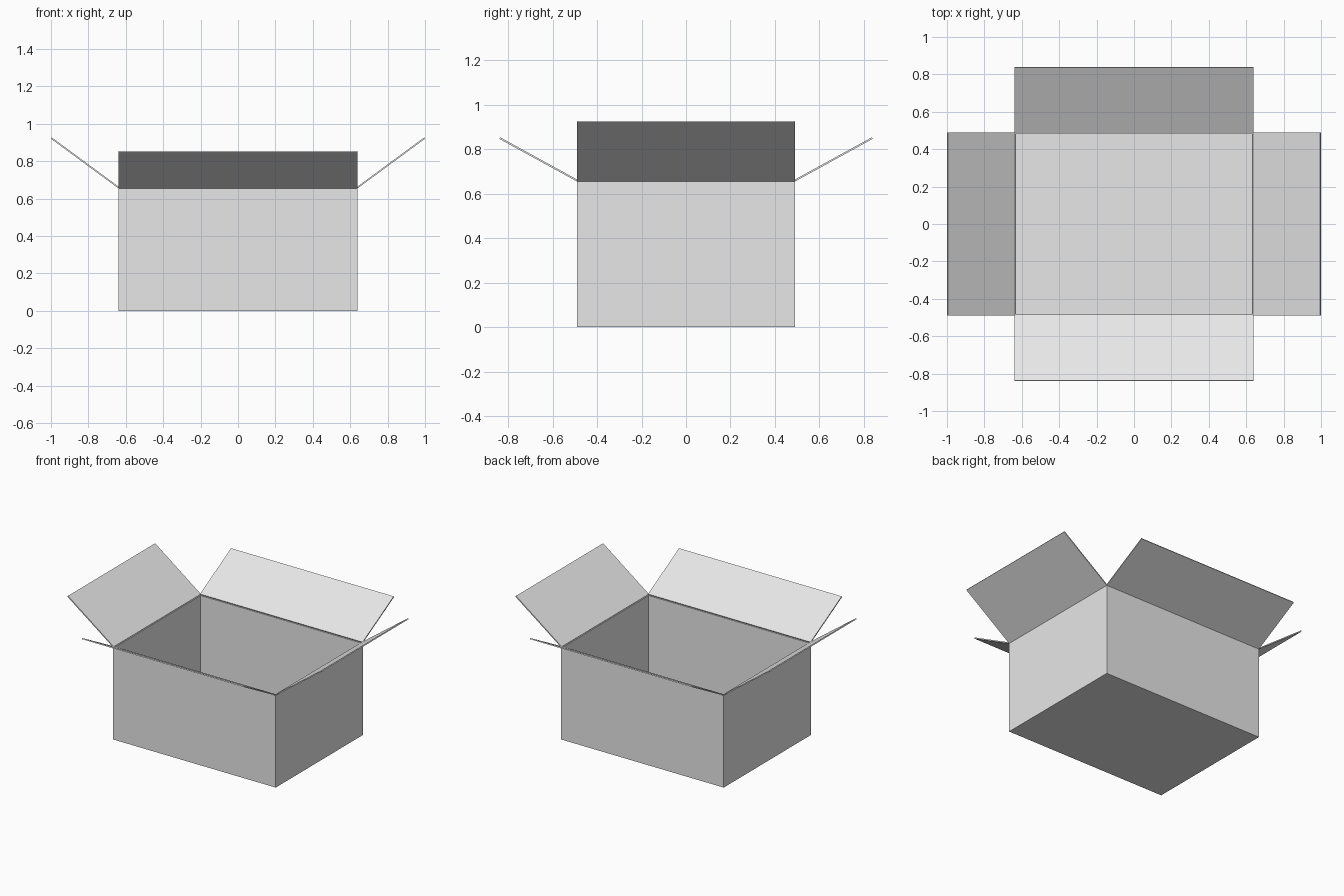
import bpy
import bmesh

cube = bpy.data.objects.get("Cube")
if cube:
    bpy.data.objects.remove(cube, do_unlink=True)

HALF_X, HALF_Y, HEIGHT = 0.64, 0.49, 0.655
THICKNESS = 0.008

# Plain grey card
card = bpy.data.materials.new("grey_card")
card.use_nodes = True
card.diffuse_color = (0.8, 0.8, 0.8, 1)
card.node_tree.nodes["Principled BSDF"].inputs["Base Color"].default_value = card.diffuse_color


def add_sheet(name, bm):
    """Turn a bmesh of outer faces into a card sheet thickened inward."""
    mesh = bpy.data.meshes.new(name)
    bm.to_mesh(mesh)
    bm.free()
    mesh.materials.append(card)
    obj = bpy.data.objects.new(name, mesh)
    bpy.context.collection.objects.link(obj)
    solid = obj.modifiers.new("card_thickness", 'SOLIDIFY')
    solid.thickness = THICKNESS
    solid.offset = -1
    solid.use_even_offset = True


def add_flap(name, hinge, tip):
    """Flap from a hinge edge to a tip edge, outer side facing down."""
    bm = bmesh.new()
    face = bm.faces.new([bm.verts.new(p) for p in hinge + tip[::-1]])
    face.normal_update()
    if face.normal.z > 0:
        face.normal_flip()
    add_sheet(name, bm)


# Open box: a cube without its top face
bm = bmesh.new()
bmesh.ops.create_cube(bm, size=1)
for v in bm.verts:
    v.co.x *= 2 * HALF_X
    v.co.y *= 2 * HALF_Y
    v.co.z = (v.co.z + 0.5) * HEIGHT
bm.normal_update()
lid = [f for f in bm.faces if f.normal.z > 0.5]
bmesh.ops.delete(bm, geom=lid, context='FACES')
add_sheet("box_body", bm)

# Side flaps, folded out along the short edges
for side, s in (("left", 1), ("right", -1)):
    add_flap(side + "_flap",
             [(s * HALF_X, y, HEIGHT) for y in (-HALF_Y, HALF_Y)],
             [(s * 1.0, y, 0.92) for y in (-HALF_Y, HALF_Y)])

# Front and back flaps, folded out along the long edges
for side, s in (("back", 1), ("front", -1)):
    add_flap(side + "_flap",
             [(x, s * HALF_Y, HEIGHT) for x in (-HALF_X, HALF_X)],
             [(x, s * 0.84, 0.847) for x in (-HALF_X, HALF_X)])
